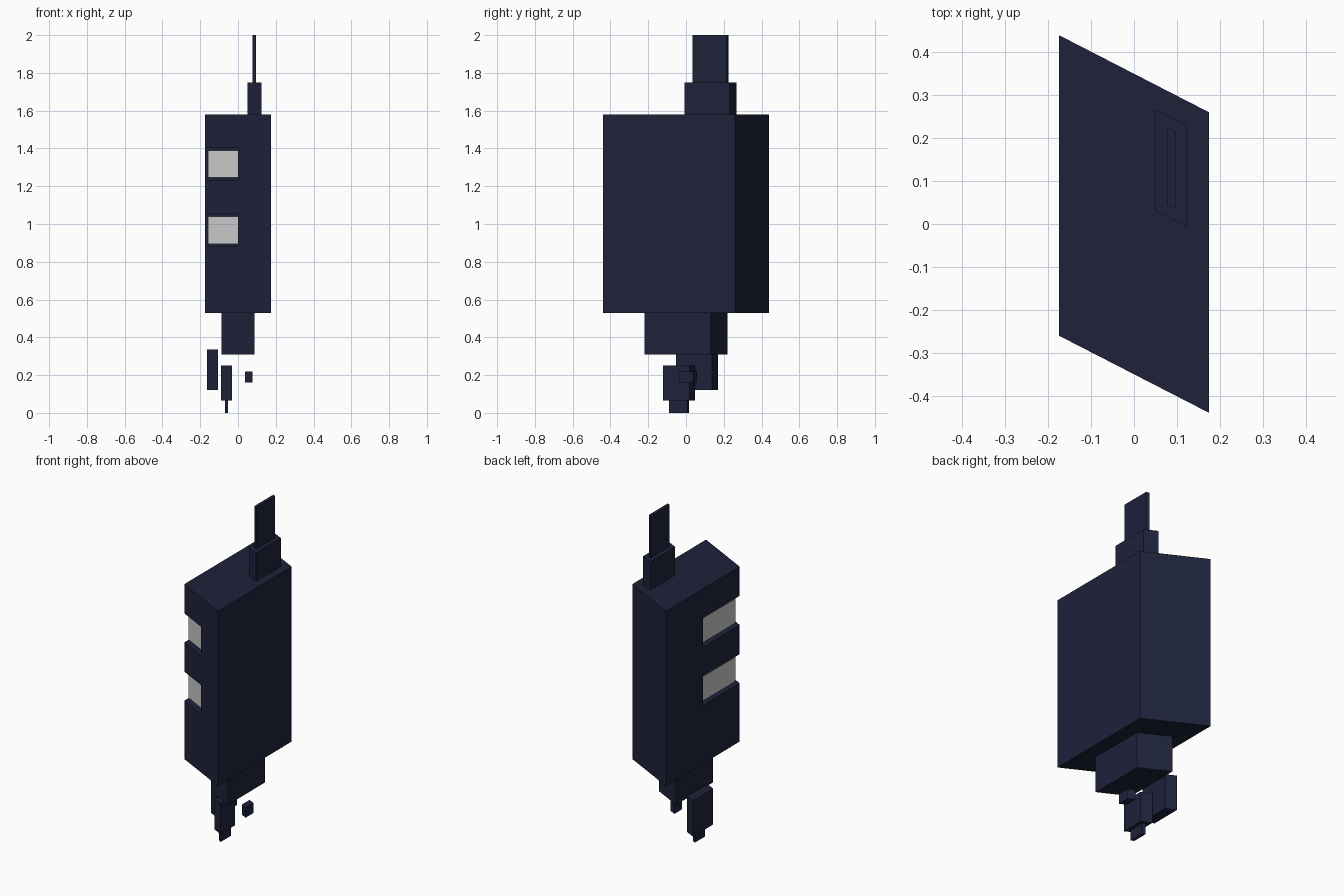
import bpy
import bmesh

if "Cube" in bpy.data.objects:
    bpy.data.objects.remove(bpy.data.objects["Cube"])

SHEAR = -0.514  # every part is a box skewed in plan: y shifts with x

navy = bpy.data.materials.new("dark_navy")
navy.diffuse_color = (0.013, 0.016, 0.042, 1)
navy.use_nodes = True
navy.node_tree.nodes["Principled BSDF"].inputs["Base Color"].default_value = navy.diffuse_color


def skew_block(name, xs, vs, zs, pivot_x=0.0, mat=navy):
    """Box over ranges xs, vs, zs, sheared in y about pivot_x."""
    bm = bmesh.new()
    bmesh.ops.create_cube(bm, size=1)
    for v in bm.verts:
        x = xs[v.co.x > 0]
        v.co = (x, vs[v.co.y > 0] + SHEAR * (x - pivot_x), zs[v.co.z > 0])
    mesh = bpy.data.meshes.new(name)
    bm.to_mesh(mesh)
    bm.free()
    obj = bpy.data.objects.new(name, mesh)
    bpy.context.collection.objects.link(obj)
    if mat:
        mesh.materials.append(mat)
    return obj


def centred_block(name, cx, cy, hx, hy, z0, z1):
    return skew_block(name, (cx - hx, cx + hx), (cy - hy, cy + hy), (z0, z1), cx)


# Main body
body = centred_block("main_body", 0, 0, 0.175, 0.35, 0.53, 1.58)

# Corner notches with a pale window block inset in each
INSET = 0.015
for label, z0 in (("lower", 0.88), ("upper", 1.23)):
    z1 = z0 + 0.175
    cutter = skew_block(label + "_notch_cutter", (-0.3, 0), (-0.5, 0), (z0, z1))
    cutter.hide_render = True
    mod = body.modifiers.new(label + "_notch", 'BOOLEAN')
    mod.operation = 'DIFFERENCE'
    mod.solver = 'EXACT'
    mod.object = cutter
    bpy.context.view_layer.objects.active = body
    bpy.ops.object.modifier_apply(modifier=mod.name)
    bpy.data.objects.remove(cutter)
    skew_block(label + "_window", (-0.175 + INSET, 0), (-0.325, 0),
               (z0 + INSET, z1 - INSET), mat=None)

# Stacked and floating blocks: centre x, y, half sizes, bottom, top
for part in (
    ("lower_neck", 0, 0, 0.0875, 0.175, 0.31, 0.53),
    ("mast_base", 0.087, 0.13, 0.037, 0.118, 1.58, 1.75),
    ("mast", 0.087, 0.13, 0.0095, 0.09, 1.75, 2.0),
    ("hanging_block_large", -0.135, 0.058, 0.03, 0.096, 0.12, 0.335),
    ("hanging_block_medium", -0.061, -0.037, 0.03, 0.07, 0.065, 0.25),
    ("bottom_tip", -0.061, -0.037, 0.009, 0.048, 0.0, 0.065),
    ("floating_block_small", 0.057, 0.01, 0.02, 0.037, 0.16, 0.22),
):
    centred_block(*part)
